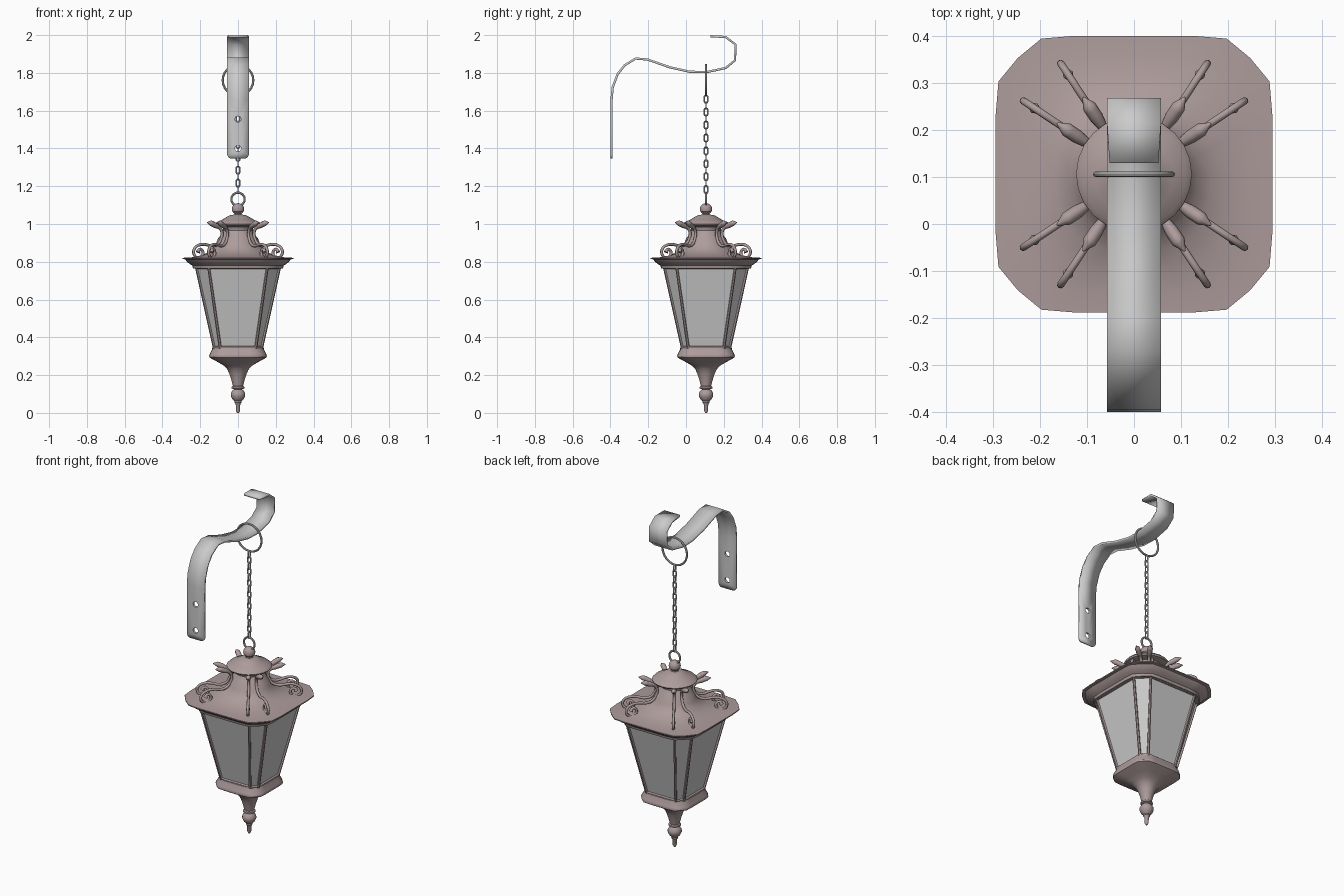
import bpy, bmesh, math
from mathutils import Vector

if "Cube" in bpy.data.objects:
    bpy.data.objects.remove(bpy.data.objects["Cube"])

CY = 0.106  # lantern axis sits at this y
bronze = bpy.data.materials.new("bronze")
bronze.diffuse_color = (0.42, 0.33, 0.33, 1)
bronze.use_nodes = True
bronze.node_tree.nodes["Principled BSDF"].inputs["Base Color"].default_value = bronze.diffuse_color


def finish(ob, mat=None, angle=35):
    if mat:
        ob.data.materials.append(mat)
    bpy.ops.object.select_all(action='DESELECT')
    ob.select_set(True)
    bpy.context.view_layer.objects.active = ob
    bpy.ops.object.shade_smooth_by_angle(angle=math.radians(angle))
    return ob


def from_bm(name, bm, mat=None, loc=(0, CY, 0), angle=35):
    me = bpy.data.meshes.new(name)
    bm.to_mesh(me)
    bm.free()
    ob = bpy.data.objects.new(name, me)
    ob.location = loc
    bpy.context.collection.objects.link(ob)
    return finish(ob, mat, angle)


# Cross-section with clipped corners, 24 points, blended towards a circle
QUARTER = [(1, 0), (1, .43), (.98, .67), (.84, .84), (.67, .98), (.43, 1)]


def section(r, z, square):
    pts = []
    for i in range(24):
        x, y = QUARTER[i % 6]
        for _ in range(i // 6):
            x, y = -y, x
        a = math.radians(15 * i)
        s = Vector((x, y, 0)).lerp(Vector((math.cos(a), math.sin(a), 0)), 1 - square)
        pts.append((s.x * r, s.y * r, z))
    return pts


def loft(name, rings, mat):
    """Rings are (radius, z, squareness)."""
    bm = bmesh.new()
    loops = [[bm.verts.new(p) for p in section(*ring)] for ring in rings]
    for a, b in zip(loops, loops[1:]):
        for i in range(24):
            j = (i + 1) % 24
            bm.faces.new((a[i], a[j], b[j], b[i]))
    bm.faces.new(loops[0][::-1])
    bm.faces.new(loops[-1])
    bmesh.ops.recalc_face_normals(bm, faces=bm.faces)
    return from_bm(name, bm, mat)


def tube(name, pts, r, mat=None, cyclic=False, radii=None, smooth=False, res=2):
    cu = bpy.data.curves.new(name, 'CURVE')
    cu.dimensions = '3D'
    cu.bevel_depth, cu.bevel_resolution, cu.resolution_u = r, res, 4
    cu.use_fill_caps = True
    sp = cu.splines.new('BEZIER')
    sp.bezier_points.add(len(pts) - 1)
    for i, (bp, p) in enumerate(zip(sp.bezier_points, pts)):
        bp.co = p
        bp.handle_left_type = bp.handle_right_type = 'AUTO' if smooth else 'VECTOR'
        bp.radius = radii[i] if radii else 1
    sp.use_cyclic_u = cyclic
    ob = bpy.data.objects.new(name, cu)
    bpy.context.collection.objects.link(ob)
    ob.location = (0, CY, 0)
    bpy.ops.object.select_all(action='DESELECT')
    ob.select_set(True)
    bpy.context.view_layer.objects.active = ob
    bpy.ops.object.convert(target='MESH')
    return finish(bpy.context.object, mat, 50)


def copies(ob, name, transforms):
    for i, (z, rot) in enumerate(transforms):
        c = ob.copy()
        c.name = f"{name}_{i + 2}"
        c.location.z += z
        c.rotation_euler.z = rot
        bpy.context.collection.objects.link(c)


# Wall bracket: bent flat strip as (y, z, half width)
path = [(-.394, 1.347, .04), (-.394, 1.352, .05), (-.394, 1.365, .057),
        (-.394, 1.66, .057), (-.388, 1.724, .057), (-.362, 1.793, .057),
        (-.325, 1.84, .057), (-.267, 1.876, .057), (-.204, 1.871, .057),
        (-.087, 1.83, .057), (.02, 1.806, .057), (.108, 1.804, .057),
        (.21, 1.826, .057), (.26, 1.867, .057), (.262, 1.95, .057),
        (.21, 1.99, .057), (.13, 1.994, .052)]
bm = bmesh.new()
rows = [[bm.verts.new((s * w, y, z)) for s in (-1, 1)] for y, z, w in path]
for a, b in zip(rows, rows[1:]):
    bm.faces.new((a[0], a[1], b[1], b[0]))
bracket = from_bm("wall_bracket", bm, loc=(0, 0, 0))
sol = bracket.modifiers.new("thickness", 'SOLIDIFY')
sol.thickness, sol.offset = 0.012, 0

# Screw holes
for i, z in enumerate((1.40, 1.555)):
    bpy.ops.mesh.primitive_cylinder_add(vertices=16, radius=.016, depth=.1,
                                        location=(0, -.394, z), rotation=(math.pi / 2, 0, 0))
    cut = bpy.context.object
    cut.name = f"screw_hole_cutter_{i + 1}"
    cut.hide_render = True
    cut.display_type = 'WIRE'
    boo = bracket.modifiers.new("hole", 'BOOLEAN')
    boo.object, boo.operation = cut, 'DIFFERENCE'
bpy.context.view_layer.objects.active = bracket
for m in list(bracket.modifiers):
    bpy.ops.object.modifier_apply(modifier=m.name)
for ob in [o for o in bpy.data.objects if "cutter" in o.name]:
    bpy.data.objects.remove(ob)

# Hanging rings above and below the chain
for name, R, r, z in (("bracket_ring", .081, .006, 1.761), ("lantern_ring", .035, .006, 1.131)):
    bpy.ops.mesh.primitive_torus_add(major_radius=R, minor_radius=r, major_segments=24,
                                     minor_segments=8, location=(0, CY, z),
                                     rotation=(math.pi / 2, 0, 0))
    bpy.context.object.name = name
    finish(bpy.context.object)

# Chain: one link, copied with alternating quarter turns
oval = []
for i in range(12):
    a = 2 * math.pi * (i + .5) / 12
    oval.append((0, .010 * math.cos(a),
                 1.661 + math.copysign(.011, math.sin(a)) + .010 * math.sin(a)))
link = tube("chain_link_1", oval, .0038, cyclic=True, res=1)
copies(link, "chain_link", [(-.0342 * i, (i % 2) * math.pi / 2) for i in range(1, 15)])

# Roof: clipped-square eave sweeping up to a round neck
loft("roof", [(.20, .762, 1), (.238, .765, 1), (.242, .78, 1), (.255, .788, 1),
              (.270, .80, 1), (.280, .813, 1), (.294, .815, 1), (.294, .821, 1),
              (.25, .823, .95), (.205, .831, .75), (.165, .846, .4), (.135, .868, .15),
              (.117, .895, 0), (.105, .925, 0), (.088, .945, 0), (.078, .965, 0),
              (.082, .985, 0), (.095, 1.0, 0)], bronze)

# Round cap and top ball
loft("cap", [(.09, .985, 0), (.118, .992, 0), (.123, 1.0, 0), (.112, 1.011, 0),
             (.085, 1.022, 0), (.062, 1.036, 0), (.045, 1.046, 0), (.02, 1.05, 0),
             (.019, 1.056, 0), (.03, 1.066, 0), (.033, 1.08, 0), (.029, 1.095, 0),
             (.018, 1.106, 0), (.004, 1.11, 0)], bronze)

# Base moulding tapering into the drop finial
loft("base_finial", [(.128, .352, 1), (.136, .345, 1), (.138, .335, 1), (.15, .312, 1),
                     (.153, .302, 1), (.151, .294, 1), (.135, .284, .9), (.105, .268, .65),
                     (.075, .25, .3), (.056, .23, .1), (.045, .205, 0), (.034, .17, 0),
                     (.027, .142, 0), (.033, .138, 0), (.034, .13, 0), (.022, .125, 0),
                     (.03, .118, 0), (.038, .103, 0), (.038, .09, 0), (.03, .073, 0),
                     (.018, .062, 0), (.019, .055, 0), (.012, .045, 0), (.011, .012, 0),
                     (.005, 0, 0)], bronze)


# Tapered eight-sided body: recessed panels, split into frame and glass
def body(name, keep_glass, mat):
    bm = bmesh.new()
    loops = []
    for a, b, z in ((.133, .097, .342), (.228, .158, .77)):
        pts = [(a, -b), (a, b), (b, a), (-b, a), (-a, b), (-a, -b), (-b, -a), (b, -a)]
        loops.append([bm.verts.new((x, y, z)) for x, y in pts])
    lo, hi = loops
    panes = [bm.faces.new((lo[i], lo[(i + 1) % 8], hi[(i + 1) % 8], hi[i])) for i in range(8)]
    bm.normal_update()
    bmesh.ops.inset_individual(bm, faces=panes, thickness=.010, depth=0)
    bmesh.ops.inset_individual(bm, faces=panes, thickness=.004, depth=-.009)
    drop = [f for f in bm.faces if (f in panes) != keep_glass]
    bmesh.ops.delete(bm, geom=drop, context='FACES')
    from_bm(name, bm, mat, angle=20)


body("lantern_frame", False, bronze)
body("glass_panes", True, None)

# Scroll ornaments: leaf tip, stem along the neck, curled foot
prof = [(.196, 1.008, .3), (.172, 1.004, 1.9), (.145, .993, 1.9), (.115, .978, 1.2),
        (.102, .955, 1), (.108, .92, 1), (.13, .893, 1), (.165, .884, 1), (.205, .891, 1),
        (.25, .888, 1), (.279, .865, 1), (.277, .835, 1), (.25, .822, 1), (.225, .835, 1),
        (.226, .859, 1), (.245, .866, 1), (.254, .85, 1.5)]
scroll = tube("scroll_1", [(r, 0, z) for r, z, _ in prof], .0078, bronze,
              radii=[p[2] for p in prof], smooth=True)
angles = [math.radians(45 + 90 * q + d) for q in range(4) for d in (-11.5, 11.5)]
scroll.rotation_euler.z = angles[0]
copies(scroll, "scroll", [(0, a) for a in angles[1:]])
